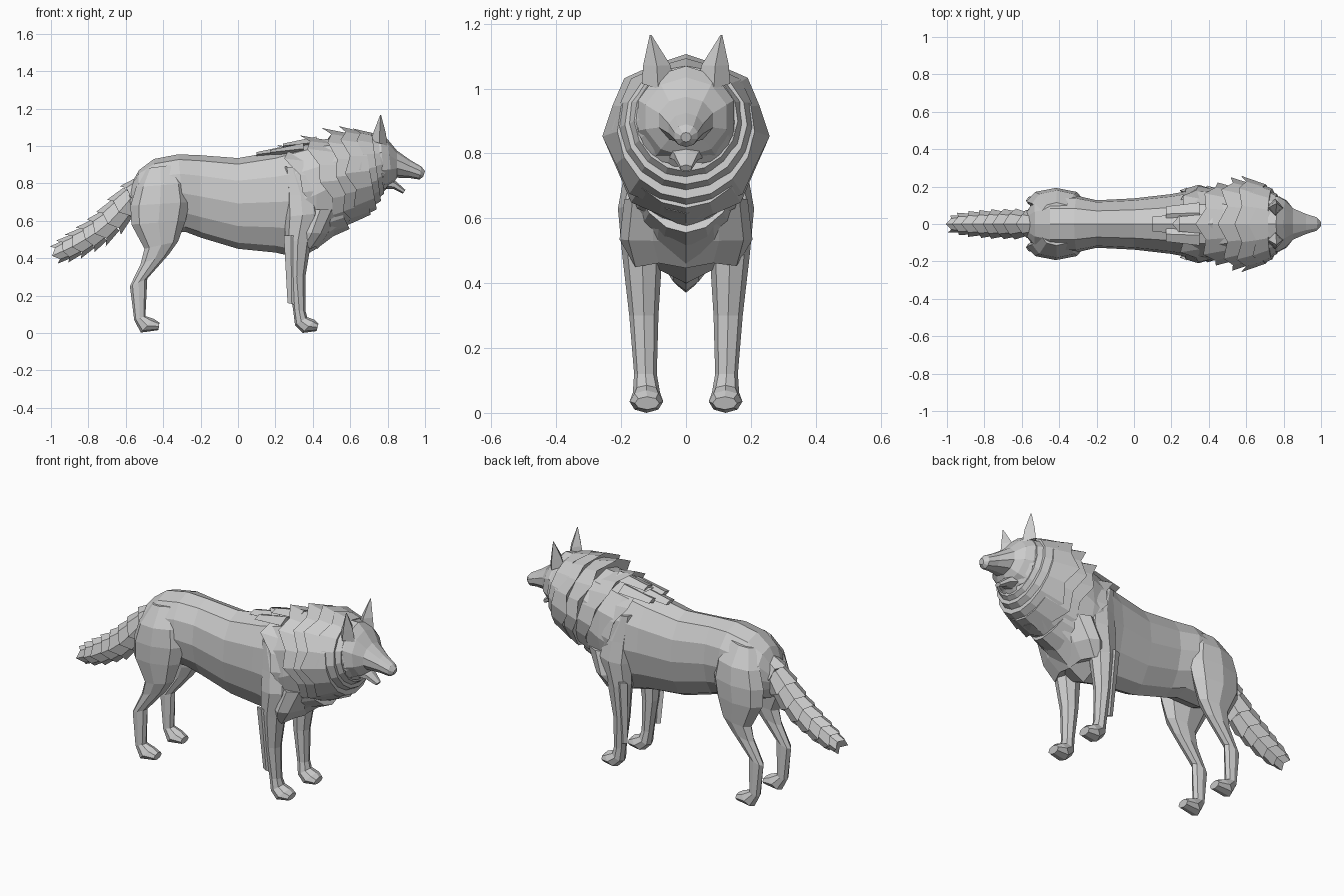
import bpy, bmesh, math, random
from mathutils import Vector

random.seed(4)


def loft(name, secs, n=12, k=0.0, jag=0.0, mirror=False):
    """Skin rings. Section = (x1, z1, x2, z2, y, half_width): two opposite
    points in the side view plus a y position and half width.
    k widens the first-point side; jag makes a ragged last rim."""
    bm = bmesh.new()
    rings, prev = [], None
    for s, (x1, z1, x2, z2, y, hw) in enumerate(secs):
        c = Vector(((x1 + x2) / 2, y, (z1 + z2) / 2))
        u = Vector(((x1 - x2) / 2, 0, (z1 - z2) / 2))
        ring = []
        for i in range(n):
            a = 2 * math.pi * i / n
            off = u * math.cos(a) + Vector((0, hw * (1 + k * math.cos(a)) * math.sin(a), 0))
            if jag and s == len(secs) - 1:
                if i % 2:
                    off = off * 0.93
                else:
                    off += (c - prev).normalized() * jag * random.uniform(0.6, 1.3)
            ring.append(bm.verts.new(c + off))
        rings.append(ring)
        prev = c
    for a, b in zip(rings, rings[1:]):
        for i in range(n):
            j = (i + 1) % n
            bm.faces.new((a[i], a[j], b[j], b[i]))
    bm.faces.new(rings[0])
    bm.faces.new(rings[-1])
    bmesh.ops.recalc_face_normals(bm, faces=bm.faces)
    me = bpy.data.meshes.new(name)
    bm.to_mesh(me)
    bm.free()
    ob = bpy.data.objects.new(name, me)
    bpy.context.collection.objects.link(ob)
    if mirror:
        m = ob.modifiers.new("Mirror", "MIRROR")
        m.use_axis = (False, True, False)
        m.use_mirror_merge = False
    return ob


# torso and neck core
loft("torso", [
    (-0.585, 0.77, -0.575, 0.63, 0, 0.06),
    (-0.53, 0.87, -0.54, 0.58, 0, 0.12),
    (-0.45, 0.93, -0.43, 0.54, 0, 0.15),
    (-0.32, 0.955, -0.28, 0.54, 0, 0.15),
    (-0.20, 0.95, -0.20, 0.51, 0, 0.127),
    (0.00, 0.935, 0.00, 0.45, 0, 0.137),
    (0.20, 0.97, 0.20, 0.43, 0, 0.16),
    (0.33, 1.01, 0.33, 0.40, 0, 0.185),
    (0.42, 1.03, 0.42, 0.45, 0, 0.195),
    (0.50, 1.04, 0.54, 0.54, 0, 0.19),
    (0.68, 1.05, 0.70, 0.70, 0, 0.16)], k=0.12)

# ragged chest fur hanging between the front legs
loft("chest_fur", [
    (0.56, 0.66, 0.32, 0.66, 0, 0.19),
    (0.49, 0.53, 0.30, 0.54, 0, 0.205),
    (0.43, 0.46, 0.29, 0.48, 0, 0.18)], n=12, jag=0.02)

# hind legs with thighs
loft("hind_leg", [
    (-0.34, 0.90, -0.49, 0.88, 0.07, 0.045),
    (-0.28, 0.80, -0.545, 0.78, 0.11, 0.07),
    (-0.26, 0.70, -0.575, 0.68, 0.12, 0.073),
    (-0.28, 0.60, -0.57, 0.58, 0.125, 0.065),
    (-0.32, 0.49, -0.50, 0.45, 0.125, 0.05),
    (-0.37, 0.42, -0.52, 0.37, 0.125, 0.036),
    (-0.485, 0.29, -0.578, 0.25, 0.125, 0.028),
    (-0.495, 0.09, -0.555, 0.07, 0.125, 0.03),
    (-0.45, 0.075, -0.52, 0.002, 0.124, 0.045),
    (-0.42, 0.055, -0.425, 0.015, 0.122, 0.035)], n=8, mirror=True)

# front legs with shoulders
loft("front_leg", [
    (0.33, 0.88, 0.25, 0.89, 0.13, 0.03),
    (0.42, 0.74, 0.25, 0.74, 0.13, 0.06),
    (0.44, 0.64, 0.25, 0.62, 0.14, 0.07),
    (0.39, 0.48, 0.25, 0.50, 0.135, 0.062),
    (0.36, 0.30, 0.268, 0.30, 0.13, 0.045),
    (0.36, 0.12, 0.295, 0.12, 0.125, 0.035),
    (0.37, 0.085, 0.305, 0.04, 0.122, 0.042),
    (0.41, 0.07, 0.345, 0.0, 0.122, 0.052),
    (0.43, 0.05, 0.42, 0.01, 0.12, 0.038)], n=8, mirror=True)

# fur fringe behind the front legs
loft("leg_fringe", [
    (0.32, 0.52, 0.245, 0.52, 0.18, 0.014),
    (0.31, 0.15, 0.265, 0.16, 0.15, 0.006)], n=4, mirror=True)

# mane: overlapping ragged collars: rear rim, then forward reach
collars = [
    (0.755, 1.05, 0.79, 0.75, 0.165, 0.02),
    (0.71, 1.08, 0.75, 0.70, 0.195, 0.035),
    (0.65, 1.10, 0.71, 0.655, 0.23, 0.06),
    (0.57, 1.11, 0.66, 0.605, 0.258, 0.09),
    (0.49, 1.10, 0.61, 0.575, 0.25, 0.11),
    (0.37, 1.06, 0.57, 0.56, 0.222, 0.12),
    (0.25, 1.01, 0.50, 0.50, 0.205, 0.12)]
for i, (xt, zt, xb, zb, hw, d) in enumerate(collars):
    cx, cz, s = (xt + xb) / 2, (zt + zb) / 2, 0.82
    front = (cx + d + (xt - cx) * s, cz + 0.01 + (zt - cz) * s,
             cx + d + (xb - cx) * s, cz + 0.01 + (zb - cz) * s, 0, hw * s)
    loft(f"mane_collar_{i + 1}", [front, (xt, zt, xb, zb, 0, hw)],
         n=16, k=0.06, jag=0.035)

# loose fur plates along the withers
for i, (x, y, z) in enumerate([(0.10, 0.0, 0.955), (0.17, 0.06, 0.965),
                               (0.17, -0.06, 0.965), (0.24, 0.0, 1.0)]):
    loft(f"back_tuft_{i + 1}", [
        (x + 0.18, z + 0.05, x + 0.18, z - 0.01, y, 0.055),
        (x, z + 0.012, x, z - 0.012, y * 0.9, 0.04)], n=4)

# head and upper snout
loft("head", [
    (0.68, 1.07, 0.74, 0.74, 0, 0.16),
    (0.76, 1.07, 0.785, 0.765, 0, 0.155),
    (0.80, 1.035, 0.825, 0.79, 0, 0.132),
    (0.85, 0.975, 0.85, 0.83, 0, 0.088),
    (0.92, 0.925, 0.92, 0.828, 0, 0.056),
    (0.98, 0.89, 0.97, 0.82, 0, 0.038),
    (1.00, 0.865, 0.99, 0.835, 0, 0.016)], n=10)

# open lower jaw
loft("lower_jaw", [
    (0.78, 0.85, 0.77, 0.77, 0, 0.07),
    (0.845, 0.81, 0.83, 0.77, 0, 0.042),
    (0.895, 0.765, 0.882, 0.745, 0, 0.02)], n=6)

# pointed ears
loft("ear", [
    (0.80, 1.00, 0.71, 1.03, 0.086, 0.05),
    (0.79, 1.07, 0.725, 1.075, 0.09, 0.042),
    (0.765, 1.165, 0.76, 1.165, 0.109, 0.003)], n=4, mirror=True)

# tail: ragged segments along a drooping path
path = [Vector(p) for p in ((-0.50, 0.79), (-0.56, 0.735), (-0.62, 0.665),
                            (-0.68, 0.60), (-0.74, 0.55), (-0.80, 0.51),
                            (-0.86, 0.475), (-0.92, 0.445), (-0.965, 0.425))]
radii = [0.075, 0.085, 0.092, 0.09, 0.088, 0.083, 0.077, 0.067, 0.05]
for i in range(len(path) - 1):
    a, b = path[i], path[i + 1]
    d = (b - a).normalized()
    up = Vector((d.y, -d.x))
    if up.y < 0:
        up = -up
    ra, rb = radii[i] * 0.78, radii[i + 1]
    p, q, r, s = a + up * ra, a - up * ra, b + up * rb, b - up * rb
    loft(f"tail_segment_{i + 1}", [(p.x, p.y, q.x, q.y, 0, ra * 0.9),
                                   (r.x, r.y, s.x, s.y, 0, rb * 0.9)],
         n=8, jag=0.025)
